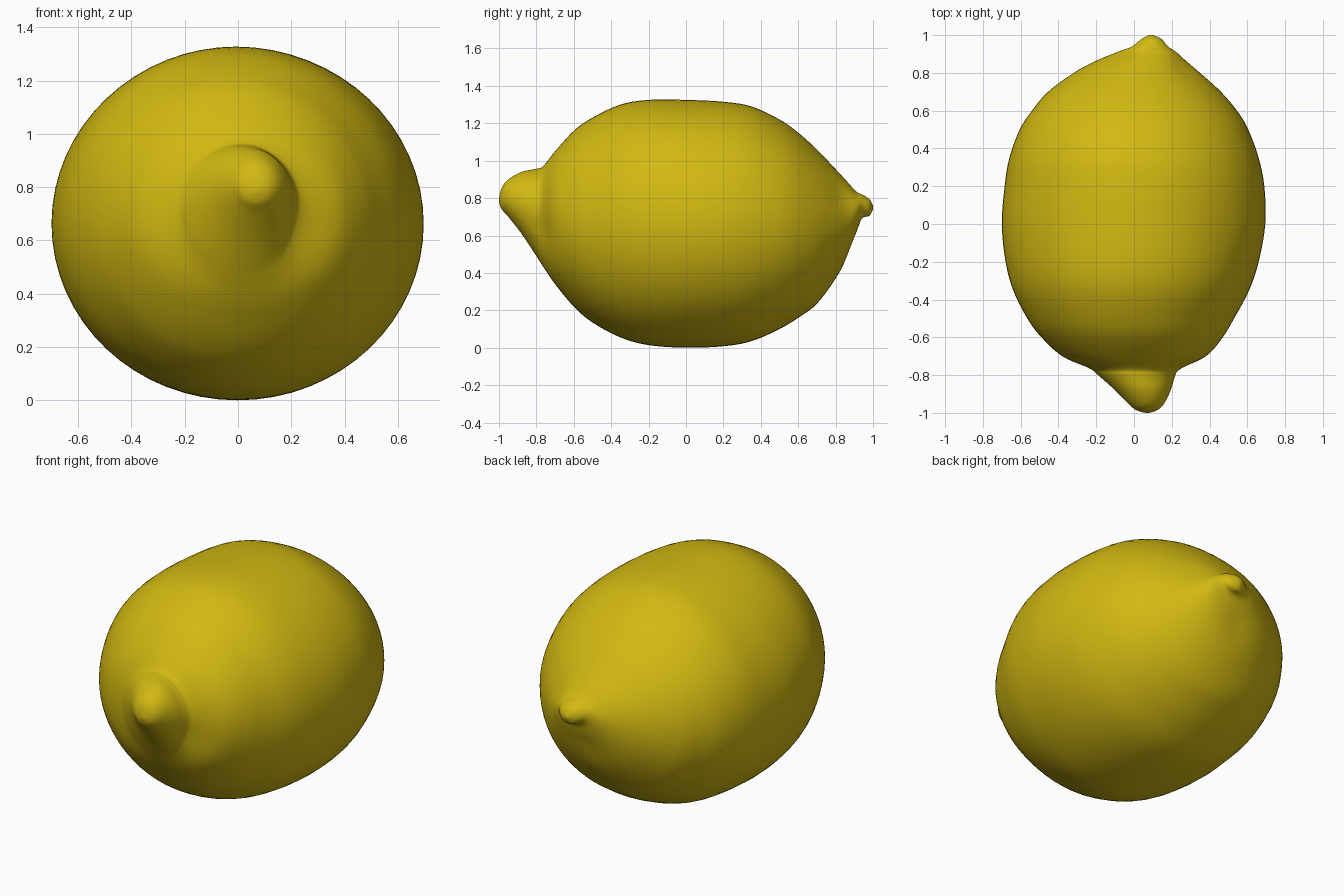
import bpy, bmesh, math
from mathutils import Vector

# Lemon outline along its length: y, left x, right x, bottom z, top z
SECTIONS = [
    (-1.00, 0.06, 0.08, 0.78, 0.80),
    (-0.985, 0.01, 0.125, 0.74, 0.855),
    (-0.95, -0.03, 0.16, 0.70, 0.90),
    (-0.88, -0.10, 0.195, 0.61, 0.94),
    (-0.80, -0.19, 0.225, 0.49, 0.957),
    (-0.765, -0.235, 0.26, 0.435, 0.97),
    (-0.70, -0.38, 0.385, 0.34, 1.05),
    (-0.60, -0.49, 0.47, 0.22, 1.16),
    (-0.50, -0.565, 0.53, 0.135, 1.23),
    (-0.35, -0.64, 0.61, 0.055, 1.30),
    (-0.20, -0.68, 0.66, 0.014, 1.325),
    (0.00, -0.70, 0.695, 0.00, 1.325),
    (0.20, -0.685, 0.69, 0.008, 1.315),
    (0.35, -0.66, 0.66, 0.035, 1.29),
    (0.50, -0.605, 0.605, 0.10, 1.22),
    (0.60, -0.54, 0.545, 0.16, 1.15),
    (0.70, -0.455, 0.46, 0.235, 1.06),
    (0.80, -0.32, 0.35, 0.37, 0.955),
    (0.86, -0.21, 0.28, 0.48, 0.89),
    (0.91, -0.09, 0.225, 0.61, 0.835),
    (0.94, -0.01, 0.18, 0.69, 0.82),
    (0.98, 0.04, 0.145, 0.705, 0.795),
    (1.00, 0.08, 0.10, 0.74, 0.76),
]
# Small dents in the peel: centre, radius, depth
DENTS = [
    (Vector((0.27, -0.76, 0.62)), 0.11, 0.025),
    (Vector((0.02, 0.86, 0.55)), 0.08, 0.02),
    (Vector((0.27, 0.82, 0.82)), 0.08, 0.012),
]
SIDES, STEPS = 64, 5


def spline(a, b, c, d, t):
    return 0.5 * (2 * b + (c - a) * t + (2 * a - 5 * b + 4 * c - d) * t * t
                  + (3 * b - a - 3 * c + d) * t ** 3)


def section(i, t):
    last = len(SECTIONS) - 1
    rows = [SECTIONS[max(0, min(last, i + k))] for k in (-1, 0, 1, 2)]
    return [spline(*vals, t) for vals in zip(*rows)]


# Rings of elliptical cross-sections
rings = [section(i, s / STEPS) for i in range(len(SECTIONS) - 1) for s in range(STEPS)]
rings.append(list(SECTIONS[-1]))

bm = bmesh.new()
loops = []
for y, x0, x1, z0, z1 in rings:
    centre = Vector(((x0 + x1) / 2, y, (z0 + z1) / 2))
    loop = []
    for k in range(SIDES):
        a = math.tau * k / SIDES
        p = centre + Vector((math.cos(a) * (x1 - x0) / 2, 0, math.sin(a) * (z1 - z0) / 2))
        inward = (centre - p).normalized()
        push = sum(d * math.exp(-((p - c).length / r) ** 2) for c, r, d in DENTS)
        loop.append(bm.verts.new(p + inward * push))
    loops.append(loop)

# Skin and end caps
for a, b in zip(loops, loops[1:]):
    for k in range(SIDES):
        n = (k + 1) % SIDES
        bm.faces.new((a[k], a[n], b[n], b[k]))
bm.faces.new(loops[0])
bm.faces.new(loops[-1])
bmesh.ops.recalc_face_normals(bm, faces=bm.faces)
for f in bm.faces:
    f.smooth = True

mesh = bpy.data.meshes.new("lemon")
bm.to_mesh(mesh)
bm.free()
lemon = bpy.data.objects.new("lemon", mesh)
bpy.context.collection.objects.link(lemon)

# Yellow peel
peel = bpy.data.materials.new("lemon yellow")
peel.diffuse_color = (0.64, 0.48, 0.006, 1)
mesh.materials.append(peel)
